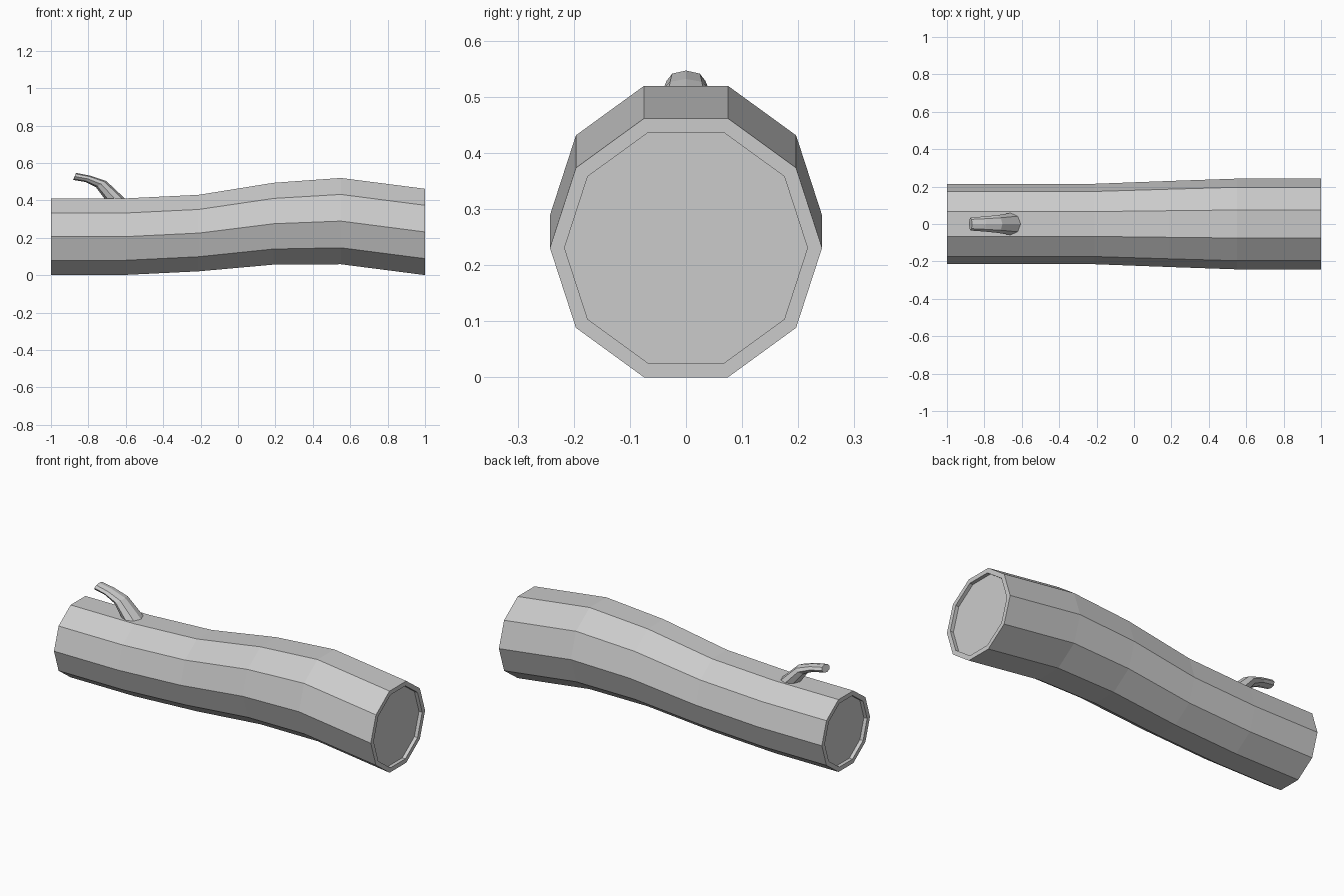
import bpy, bmesh
from math import cos, sin, tau

if "Cube" in bpy.data.objects:
    bpy.data.objects.remove(bpy.data.objects["Cube"])


def loft(name, rings, sides):
    """Skin rings given as (centre x, centre z, half width y, up vector x, up vector z)."""
    bm = bmesh.new()
    loops = []
    for cx, cz, ry, ux, uz in rings:
        loops.append([bm.verts.new((cx + ux * sin(tau * i / sides),
                                    ry * cos(tau * i / sides),
                                    cz + uz * sin(tau * i / sides)))
                      for i in range(sides)])
    for a, b in zip(loops, loops[1:]):
        for i in range(sides):
            j = (i + 1) % sides
            bm.faces.new((a[i], a[j], b[j], b[i]))
    bm.faces.new(loops[0])
    bm.faces.new(loops[-1])
    bmesh.ops.recalc_face_normals(bm, faces=bm.faces)
    mesh = bpy.data.meshes.new(name)
    bm.to_mesh(mesh)
    bm.free()
    obj = bpy.data.objects.new(name, mesh)
    bpy.context.collection.objects.link(obj)
    return obj


# Trunk: ten-sided bent log, with a bark rim and recessed wood at both ends
trunk = [(-1.0, 0.206, 0.215), (-0.6, 0.206, 0.215), (-0.21, 0.225, 0.215),
         (0.19, 0.275, 0.23), (0.55, 0.289, 0.2425), (1.0, 0.231, 0.2425)]
rim, depth = 0.026, 0.02


def end_cap(x, z, r, inward):
    return [(x + inward * depth, z, r - rim), (x, z, r - rim)]


path = (end_cap(*trunk[0], 1) + trunk + end_cap(*trunk[-1], -1)[::-1])
loft("log_trunk", [(x, z, r, 0, r) for x, z, r in path], 10)

# Twig: eight-sided tapering stub that curves toward the left end
twig = [(-0.642, 0.39, 0.062, 0.058, 0.0),
        (-0.732, 0.487, 0.047, 0.028, 0.016),
        (-0.803, 0.515, 0.040, 0.013, 0.017),
        (-0.874, 0.528, 0.035, 0.008, 0.019)]
loft("twig", twig, 8)
